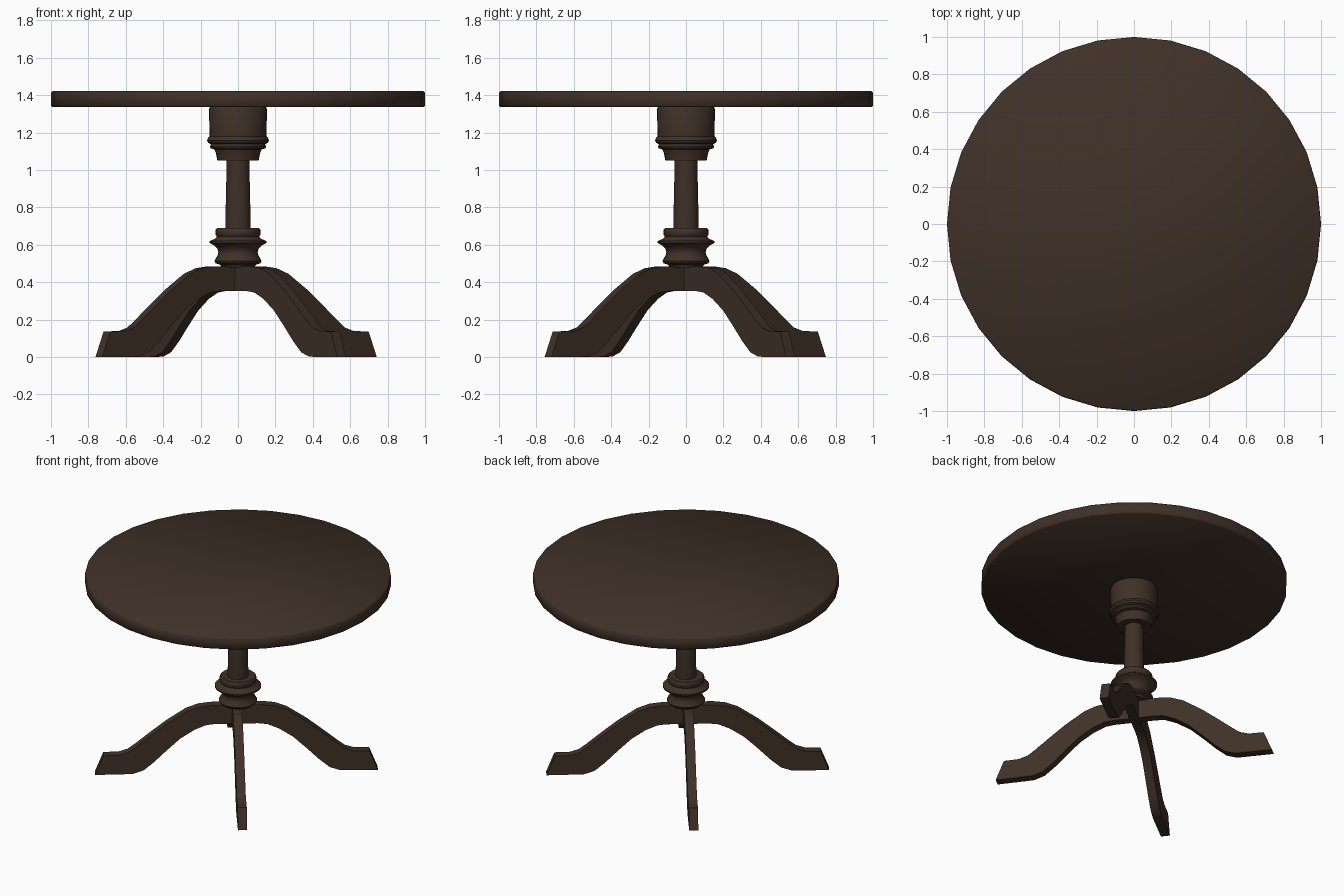
import bpy, bmesh, math

if "Cube" in bpy.data.objects:
    bpy.data.objects.remove(bpy.data.objects["Cube"])

wood = bpy.data.materials.new("dark brown wood")
wood.diffuse_color = (0.050, 0.030, 0.020, 1)
wood.use_nodes = True
wood.node_tree.nodes["Principled BSDF"].inputs["Base Color"].default_value = wood.diffuse_color


def finish(name, bm, angle):
    """Turn a bmesh into a named, coloured, smooth-by-angle object."""
    bmesh.ops.recalc_face_normals(bm, faces=bm.faces)
    mesh = bpy.data.meshes.new(name)
    bm.to_mesh(mesh)
    bm.free()
    ob = bpy.data.objects.new(name, mesh)
    bpy.context.collection.objects.link(ob)
    mesh.materials.append(wood)
    bpy.ops.object.select_all(action='DESELECT')
    bpy.context.view_layer.objects.active = ob
    ob.select_set(True)
    bpy.ops.object.shade_smooth_by_angle(angle=math.radians(angle))
    return ob


def lathe(name, profile, sides=32, angle=40):
    """Spin a (radius, z) profile round the z axis and cap both ends."""
    bm = bmesh.new()
    rings = [[bm.verts.new((r * math.cos(2 * math.pi * i / sides),
                            r * math.sin(2 * math.pi * i / sides), z))
              for i in range(sides)] for r, z in profile]
    for a, b in zip(rings, rings[1:]):
        for i in range(sides):
            j = (i + 1) % sides
            bm.faces.new((a[i], a[j], b[j], b[i]))
    bm.faces.new(rings[0])
    bm.faces.new(rings[-1])
    return finish(name, bm, angle)


# Round top with softened rims
lathe("table_top", [(0.992, 1.336), (1, 1.344), (1, 1.414), (0.992, 1.422)], angle=50)

# Turned column: collar under the top, shaft, lower rings
lathe("upper_collar", [(0.11, 1.05), (0.112, 1.06), (0.118, 1.09), (0.125, 1.11),
                       (0.145, 1.115), (0.15, 1.125), (0.145, 1.138), (0.16, 1.145),
                       (0.166, 1.158), (0.16, 1.172), (0.152, 1.18), (0.155, 1.325),
                       (0.15, 1.337)])
lathe("shaft", [(0.068, 0.66), (0.067, 0.75), (0.060, 1.06)])
lathe("lower_rings", [(0.09, 0.48), (0.095, 0.493), (0.12, 0.502), (0.126, 0.513),
                      (0.12, 0.525), (0.108, 0.545), (0.105, 0.56), (0.11, 0.58),
                      (0.128, 0.597), (0.152, 0.610), (0.152, 0.620), (0.122, 0.633),
                      (0.113, 0.645), (0.12, 0.655), (0.12, 0.68), (0.113, 0.689)])

# Curved legs: matching upper and lower outlines as (distance, z)
UPPER = [(0.0, 0.485), (0.17, 0.485), (0.25, 0.475), (0.33, 0.445), (0.46, 0.358),
         (0.58, 0.262), (0.66, 0.196), (0.71, 0.158), (0.77, 0.139), (0.87, 0.137)]
LOWER = [(0.0, 0.352), (0.14, 0.352), (0.20, 0.345), (0.277, 0.312), (0.37, 0.25),
         (0.46, 0.165), (0.54, 0.085), (0.61, 0.026), (0.68, 0.002), (0.925, 0.0)]
HALF = 0.03


def leg(name, angle):
    bm = bmesh.new()
    rings = [[bm.verts.new(p) for p in ((u, -HALF, zu), (u, HALF, zu),
                                        (l, HALF, zl), (l, -HALF, zl))]
             for (u, zu), (l, zl) in zip(UPPER, LOWER)]
    for a, b in zip(rings, rings[1:]):
        for i in range(4):
            j = (i + 1) % 4
            bm.faces.new((a[i], a[j], b[j], b[i]))
    bm.faces.new(rings[0])
    bm.faces.new(rings[-1])
    ob = finish(name, bm, 35)
    ob.location = (-0.01, -0.004, 0)
    ob.rotation_euler.z = math.radians(angle)


for n, name in enumerate(("right_leg", "back_leg", "left_leg", "front_leg")):
    leg(name, 37.5 + 90 * n)
